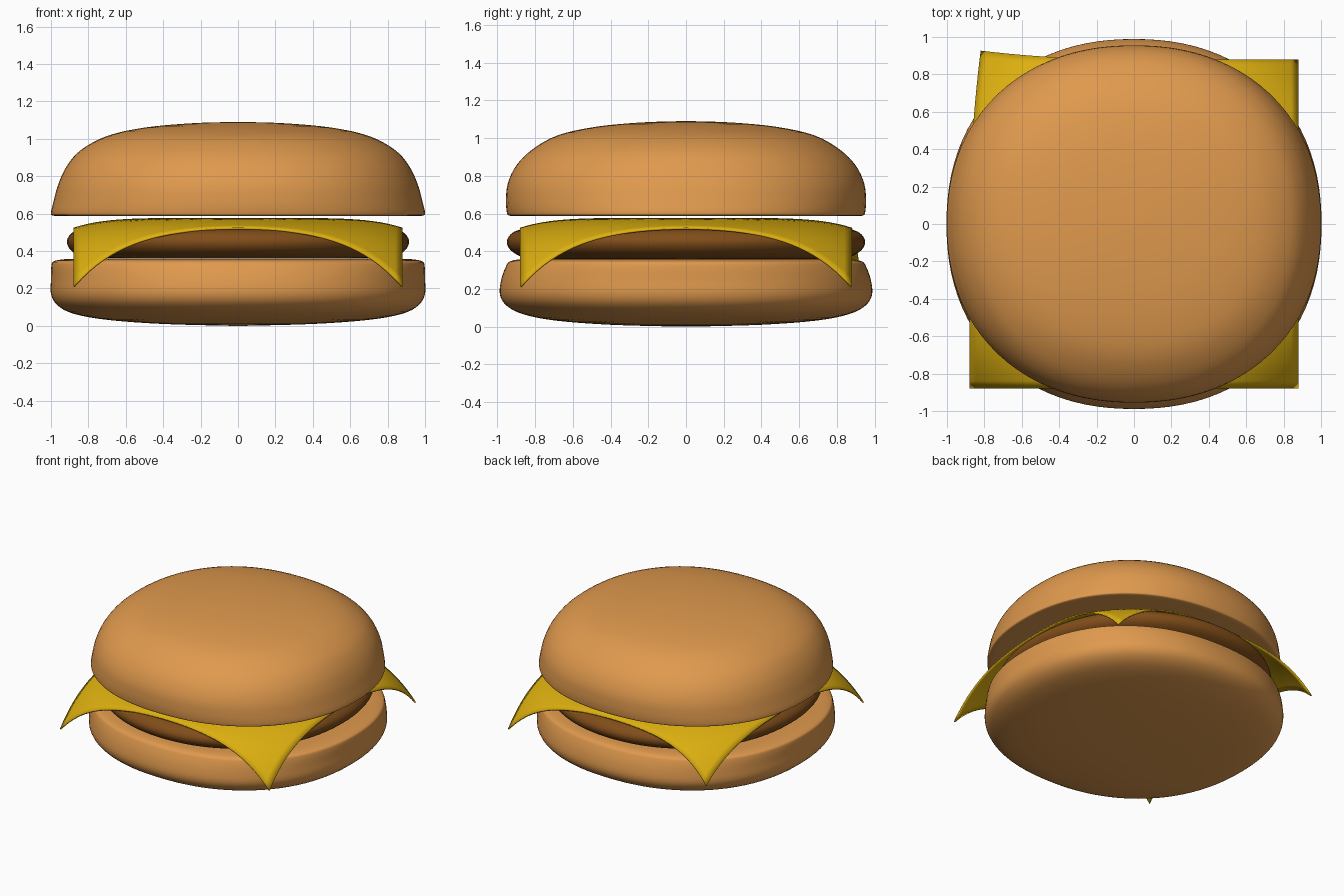
import bpy, bmesh, math

if "Cube" in bpy.data.objects:
    bpy.data.objects.remove(bpy.data.objects["Cube"])


def material(name, rgb):
    m = bpy.data.materials.new(name)
    m.diffuse_color = (*rgb, 1)
    m.use_nodes = True
    m.node_tree.nodes["Principled BSDF"].inputs["Base Color"].default_value = m.diffuse_color
    return m


bread = material("bread", (0.74, 0.32, 0.075))
meat = material("meat", (0.22, 0.075, 0.01))
yellow = material("yellow", (0.72, 0.43, 0.005))


def finish(name, bm, mat):
    me = bpy.data.meshes.new(name)
    bmesh.ops.recalc_face_normals(bm, faces=bm.faces)
    bm.to_mesh(me)
    bm.free()
    ob = bpy.data.objects.new(name, me)
    bpy.context.collection.objects.link(ob)
    me.materials.append(mat)
    bpy.ops.object.select_all(action='DESELECT')
    ob.select_set(True)
    bpy.context.view_layer.objects.active = ob
    bpy.ops.object.shade_smooth_by_angle(angle=math.radians(45))
    return ob


def smooth_path(pts, steps=4):
    """Catmull-Rom curve through the profile points."""
    ext = [pts[0]] + pts + [pts[-1]]
    out = []
    for a, b, c, d in zip(ext, ext[1:], ext[2:], ext[3:]):
        for k in range(steps):
            t = k / steps
            out.append([0.5 * (2 * q + (r - p) * t + (2 * p - 5 * q + 4 * r - s) * t * t
                               + (3 * q - p - 3 * r + s) * t ** 3)
                        for p, q, r, s in zip(a, b, c, d)])
    return out + [pts[-1]]


def rounded_disc(name, profile, mat, power=2.2, n=96):
    """Stack of slightly squared rings (half width x, half width y, z), capped."""
    bm = bmesh.new()
    rings = []
    for rx, ry, z in smooth_path(profile):
        ring = []
        for i in range(n):
            a = 2 * math.pi * i / n
            c, s = math.cos(a), math.sin(a)
            k = (abs(c) ** power + abs(s) ** power) ** (-1 / power)
            ring.append(bm.verts.new((rx * c * k, ry * s * k, z)))
        rings.append(ring)
    for lo, hi in zip(rings, rings[1:]):
        for i in range(n):
            j = (i + 1) % n
            bm.faces.new((lo[i], lo[j], hi[j], hi[i]))
    bm.faces.new(rings[0])
    bm.faces.new(rings[-1])
    return finish(name, bm, mat)


# Bottom bun
rounded_disc("bottom_bun", [
    (0.03, 0.03, 0.0), (0.4, 0.4, 0.01), (0.7, 0.69, 0.032), (0.88, 0.86, 0.065),
    (0.965, 0.95, 0.11), (1.0, 0.987, 0.17), (1.0, 0.98, 0.25), (0.998, 0.955, 0.32),
    (0.985, 0.935, 0.345), (0.93, 0.89, 0.356), (0.85, 0.82, 0.358)], bread)

# Patty
rounded_disc("patty", [
    (0.78, 0.8, 0.36), (0.84, 0.87, 0.37), (0.895, 0.93, 0.405), (0.915, 0.95, 0.45),
    (0.895, 0.93, 0.49), (0.85, 0.88, 0.515), (0.75, 0.78, 0.53)], meat, 2.1)

# Top bun
rounded_disc("top_bun", [
    (0.95, 0.91, 0.587), (0.99, 0.94, 0.59), (1.0, 0.95, 0.605), (0.985, 0.955, 0.67),
    (0.96, 0.945, 0.76), (0.915, 0.9, 0.855), (0.84, 0.815, 0.94), (0.7, 0.68, 1.015),
    (0.5, 0.48, 1.06), (0.25, 0.24, 1.083), (0.03, 0.03, 1.09)], bread)

# Cheese slice: square sheet drooping with radius, one back corner pulled inward
bm = bmesh.new()
bmesh.ops.create_grid(bm, x_segments=44, y_segments=44, size=0.88)
for v in bm.verts:
    x, y = v.co.x, v.co.y
    w = (max(0, -x / 0.88) * max(0, y / 0.88)) ** 2
    drop = 0.107 * math.hypot(x, y) ** 5.6
    v.co = (x + 0.06 * w, y + 0.047 * w, 0.577 - drop + 0.04 * w)
cheese = finish("cheese_slice", bm, yellow)
mod = cheese.modifiers.new("thickness", 'SOLIDIFY')
mod.thickness = 0.01
mod.offset = -1 if cheese.data.polygons[0].normal.z > 0 else 1
